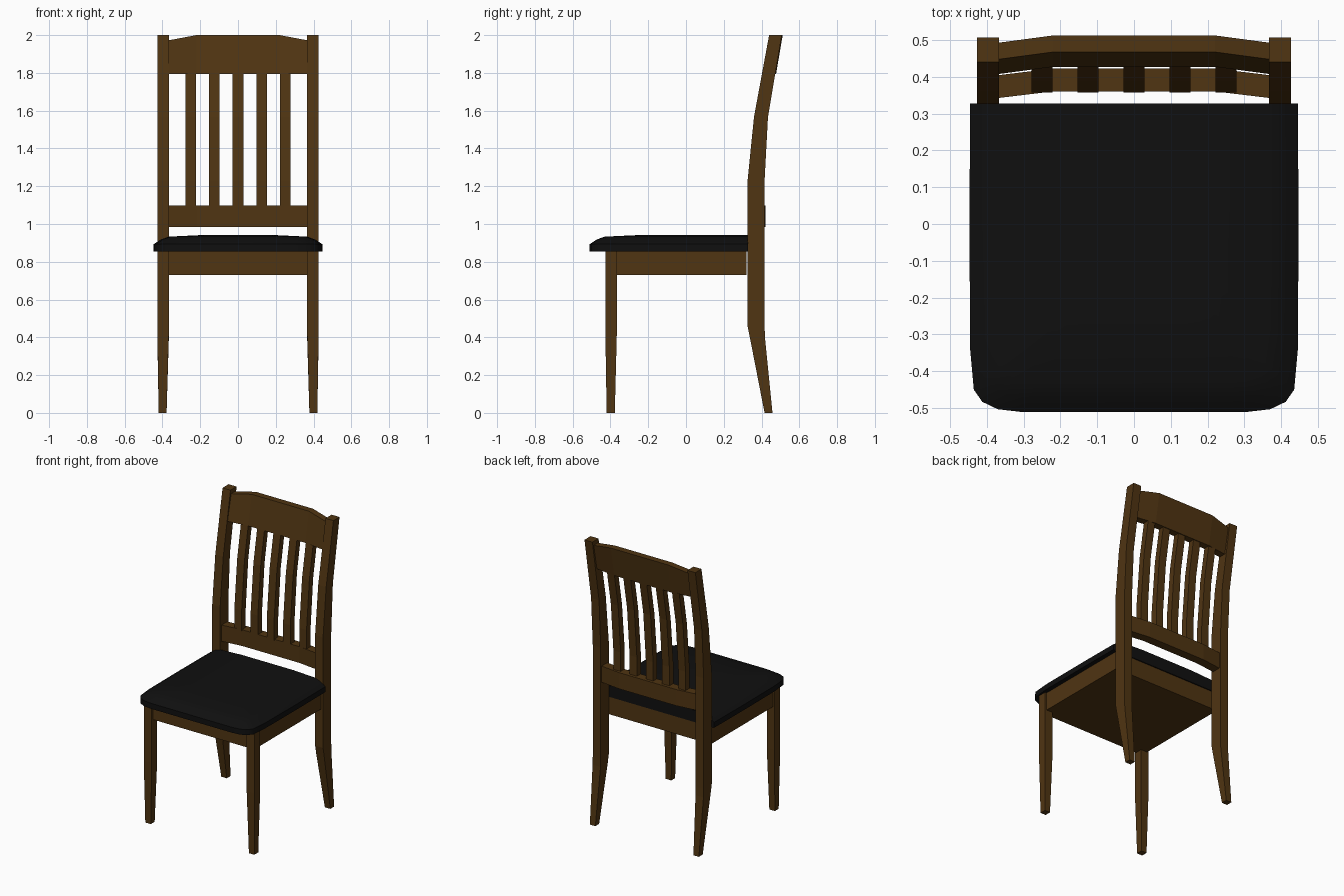
import bpy, bmesh, math

if "Cube" in bpy.data.objects:
    bpy.data.objects.remove(bpy.data.objects["Cube"])


def material(name, rgb):
    m = bpy.data.materials.new(name)
    m.diffuse_color = (*rgb, 1)
    m.use_nodes = True
    m.node_tree.nodes["Principled BSDF"].inputs["Base Color"].default_value = m.diffuse_color
    return m


WOOD = material("brown wood", (0.08, 0.035, 0.006))
BLACK = material("black upholstery", (0.005, 0.005, 0.005))


def loft(name, rings, mat):
    """Skin a list of equal-length point rings and cap both ends."""
    bm = bmesh.new()
    vs = [[bm.verts.new(p) for p in r] for r in rings]
    n = len(rings[0])
    for a, b in zip(vs, vs[1:]):
        for i in range(n):
            j = (i + 1) % n
            bm.faces.new((a[i], a[j], b[j], b[i]))
    bm.faces.new(vs[0])
    bm.faces.new(vs[-1])
    bmesh.ops.recalc_face_normals(bm, faces=bm.faces[:])
    me = bpy.data.meshes.new(name)
    bm.to_mesh(me)
    bm.free()
    me.materials.append(mat)
    ob = bpy.data.objects.new(name, me)
    bpy.context.collection.objects.link(ob)
    return ob


def flat_ring(x0, x1, y0, y1, z):
    return [(x0, y0, z), (x1, y0, z), (x1, y1, z), (x0, y1, z)]


# Legs, tapered at the foot; back legs sweep up into the back posts
for s, side in ((-1, "left"), (1, "right")):
    front = [(0, .378, .420, -.420, -.377), (.43, .366, .427, -.427, -.366),
             (.86, .366, .427, -.427, -.366)]
    back = [(0, .378, .420, .416, .458), (.40, .366, .427, .338, .418),
            (.46, .366, .427, .326, .416), (1.23, .366, .427, .326, .416),
            (1.567, .366, .427, .36, .434), (2.0, .366, .427, .44, .507)]
    for label, prof in (("front_leg_", front), ("back_leg_", back)):
        loft(label + side, [flat_ring(s * a, s * b, c, d, z) for z, a, b, c, d in prof], WOOD)

# Apron block under the seat
loft("seat_apron", [flat_ring(-.415, .415, -.415, .32, z) for z in (.73, .86)], WOOD)

# Bowed rails: front and back edge at bottom and top, pushed back in the middle


def rail(name, z0, z1, bot, top, bow, drop):
    rings = []
    for x in (-.37, -.22, .22, .37):
        end = abs(x) > .3
        dy, dz = (-bow, -drop) if end else (0, 0)
        rings.append([(x, bot[0] + dy, z0), (x, bot[1] + dy, z0),
                      (x, top[1] + dy, z1 + dz), (x, top[0] + dy, z1 + dz)])
    loft(name, rings, WOOD)


rail("lower_back_rail", .985, 1.098, (.36, .422), (.36, .422), .018, 0)
rail("top_back_rail", 1.795, 2.0, (.427, .477), (.467, .512), .02, .028)

# Curved slats
for i in range(5):
    cx = (i - 2) * .125
    prof = [(1.09, .357, .402), (1.23, .357, .402), (1.567, .388, .43), (1.80, .43, .472)]
    loft(f"back_slat_{i + 1}",
         [flat_ring(cx - .028, cx + .028, a, b, z) for z, a, b in prof], WOOD)

# Padded seat: rounded front corners, domed sides and front, straight back edge
half = [(.31, -.51), (.37, -.503), (.412, -.483), (.435, -.45), (.445, -.34),
        (.447, 0), (.445, .327)]
outline = half + [(-x, y) for x, y in reversed(half)]
levels = [(.855, 1, 1), (.893, 1, 1), (.918, .915, .955), (.933, .82, .905), (.941, .45, .7)]
rings = [[(x * sx, .327 - (.327 - y) * sy, z) for x, y in outline] for z, sx, sy in levels]
# keep the domed rings' rear edge full width of each level
seat = loft("seat_cushion", rings, BLACK)
bpy.context.view_layer.objects.active = seat
seat.select_set(True)
bpy.ops.object.shade_smooth_by_angle(angle=math.radians(35))
